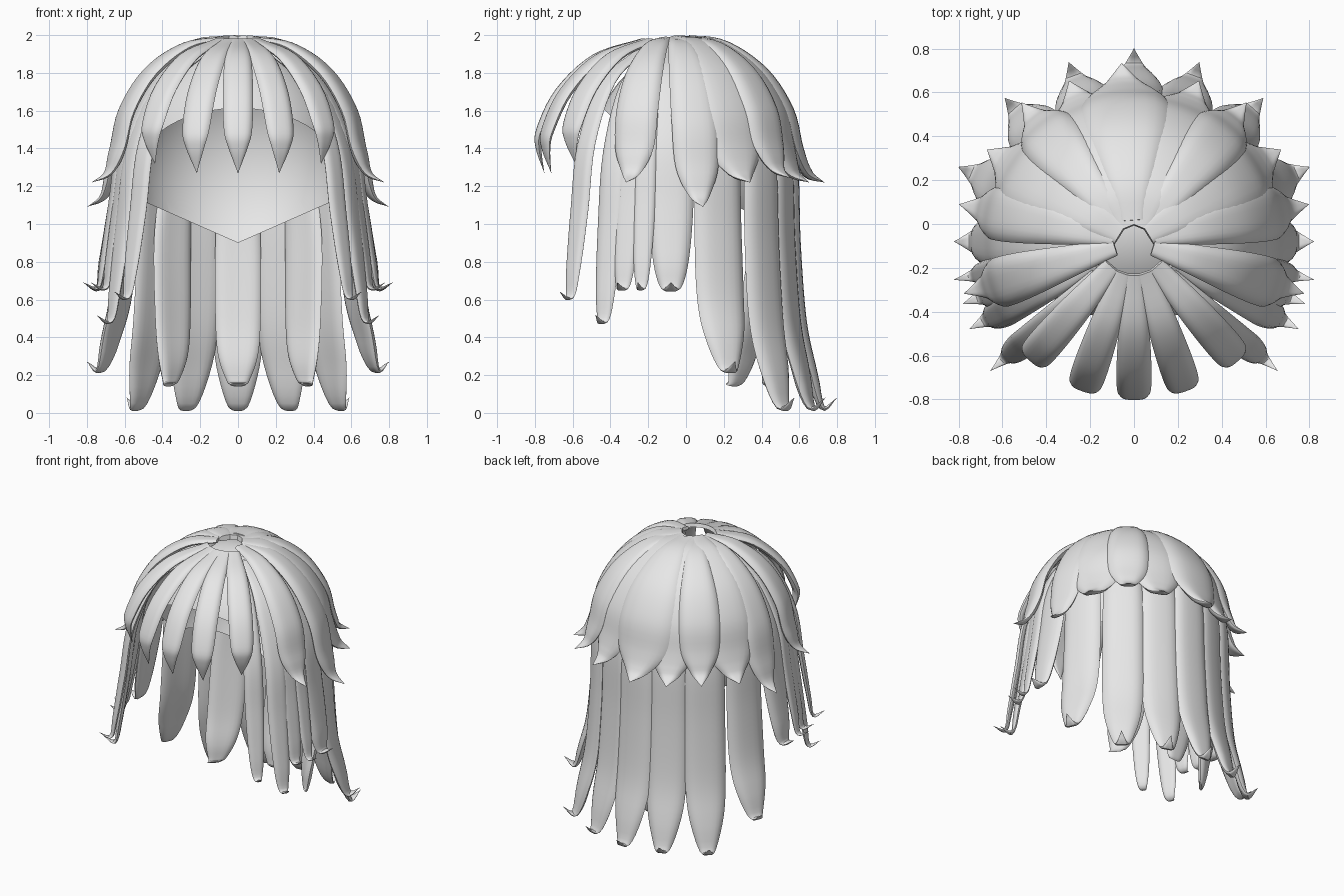
import bpy, bmesh
from math import sin, cos, pi, radians
from mathutils import Vector

cube = bpy.data.objects.get("Cube")
if cube:
    bpy.data.objects.remove(cube, do_unlink=True)

CROWN = Vector((0, -0.08, 0))
HEAD_R = 0.7

grey = bpy.data.materials.new("hair_grey")
grey.use_nodes = True
colour = (0.8, 0.8, 0.8, 1)
grey.diffuse_color = colour
grey.node_tree.nodes["Principled BSDF"].inputs["Base Color"].default_value = colour


def finish(name, bm, angle=40):
    mesh = bpy.data.meshes.new(name)
    bm.to_mesh(mesh)
    bm.free()
    mesh.materials.append(grey)
    obj = bpy.data.objects.new(name, mesh)
    bpy.context.collection.objects.link(obj)
    bpy.ops.object.select_all(action="DESELECT")
    obj.select_set(True)
    bpy.context.view_layer.objects.active = obj
    bpy.ops.object.shade_smooth_by_angle(angle=radians(angle))
    return obj


def smooth_path(points, steps=5):
    """Catmull-Rom through (radius, height, half width) points."""
    p = [Vector(q) for q in points]
    p = [2 * p[0] - p[1]] + p + [2 * p[-1] - p[-2]]
    out = []
    for a, b, c, d in zip(p, p[1:], p[2:], p[3:]):
        for i in range(steps):
            t = i / steps
            out.append(0.5 * (2 * b + (c - a) * t + (2 * a - 5 * b + 4 * c - d) * t ** 2
                              + (3 * b - a - 3 * c + d) * t ** 3))
    return out + [p[-2]]


def strand(name, azimuth, points, width=1.0, stretch=1.0, lift=0.0, sway=0.0, thick=0.055):
    """Sweep a rounded lock section down a path; azimuth runs from the front to the left
    and drifts by sway degrees from root to tip."""
    top = points[0][1]
    path = smooth_path([(r + lift, top - (top - z) * stretch, w * width) for r, z, w in points])
    last = len(path) - 1
    angles = [radians(azimuth + sway * i / last) for i in range(last + 1)]
    spine = [CROWN + Vector((sin(a) * q.x, -cos(a) * q.x, q.y)) for a, q in zip(angles, path)]
    bm = bmesh.new()
    rings = []
    k = 12
    across = [sin(pi * (j / k - 0.5)) for j in range(k + 1)]
    sections = [(s, 0.5) for s in across] + [(s, -0.5) for s in across[-2:0:-1]]
    for i, (pos, q, a) in enumerate(zip(spine, path, angles)):
        side = Vector((cos(a), sin(a), 0))
        tangent = spine[min(i + 1, last)] - spine[max(i - 1, 0)]
        normal = tangent.cross(side).normalized()
        w = max(q.z, 0.001)
        th = min(thick, w * 0.6)
        ring = []
        for s, face in sections:
            n = th * face * (1 - abs(s) ** 5) - (w * s) ** 2 / (2 * HEAD_R)
            ring.append(bm.verts.new(pos + side * w * s + normal * n))
        rings.append(ring)
    for r0, r1 in zip(rings, rings[1:]):
        for j in range(len(r0)):
            m = (j + 1) % len(r0)
            bm.faces.new((r0[j], r0[m], r1[m], r1[j]))
    bm.faces.new(rings[0])
    bm.faces.new(rings[-1])
    bmesh.ops.recalc_face_normals(bm, faces=bm.faces)
    return finish(name, bm)


def pair(name, azimuth, *args, sway=0.0, **kw):
    strand("left_" + name, azimuth, *args, sway=sway, **kw)
    strand("right_" + name, -azimuth, *args, sway=-sway, **kw)


# Path shapes: radius from crown, height, half width
BANG = [(.15, 1.97, .045), (.4, 1.88, .07), (.59, 1.7, .08), (.69, 1.5, .075), (.7, 1.4, .05), (.67, 1.27, 0)]
PETAL = [(.08, 1.98, .06), (.28, 1.94, .11), (.48, 1.8, .16), (.61, 1.6, .18),
         (.66, 1.4, .165), (.71, 1.27, .08), (.8, 1.22, 0)]
LOCK = [(.2, 1.92, .04), (.46, 1.76, .06), (.63, 1.45, .07), (.69, 1.1, .07),
        (.74, .8, .055), (.77, .66, .03), (.85, .69, 0)]
LONG = [(.625, 1.5, .11), (.65, 1.25, .13), (.66, .9, .135), (.69, .5, .135),
        (.74, .25, .115), (.8, .03, .05), (.88, .08, 0)]
INNER = [(.63, 1.2, .1), (.61, .9, .12), (.56, .5, .12), (.52, .3, .105), (.5, .17, .06), (.49, .15, .04)]

# Fringe over the face
strand("front_bang", 0, BANG)
pair("inner_bang", 19, BANG)
pair("outer_bang", 41, BANG, stretch=.93)

# Thin locks beside the face
pair("face_lock", 47, LOCK, width=.9, stretch=1.04, lift=.03, sway=1)
pair("cheek_lock", 62, LOCK, width=1.05, stretch=1.14)
pair("temple_lock", 70, LOCK, width=1.1, lift=-.02)
pair("ear_lock", 78, LOCK, width=.85, lift=-.01)
pair("side_lock", 90, LOCK, width=1.7, lift=-.03)

# Overlapping upper petals around the crown, alternately raised and tucked
pair("temple_petal", 73, PETAL, width=.64, lift=.01)
pair("side_petal", 102, PETAL, width=.7, stretch=1.17, lift=.015)
pair("rear_side_petal", 122, PETAL, width=1, lift=-.01)
pair("rear_corner_petal", 141, PETAL, width=.75, stretch=.97, lift=.015)
pair("rear_petal", 158, PETAL, width=.95, lift=-.01)
strand("back_petal", 184, PETAL, width=1.1, lift=.015)

# Long back hair
pair("long_side", 113, LONG, stretch=.865, lift=-.01)
pair("long_outer", 138, LONG)
pair("long_middle", 160, LONG, lift=-.01)
strand("long_back", 180, LONG)

# Inner hanging layer
strand("inner_back", 180, INNER)
pair("inner_side", 148, INNER, sway=-17)

# Scalp shell: ellipsoid cut by a slanted face opening and a V neckline
bm = bmesh.new()
bmesh.ops.create_uvsphere(bm, u_segments=40, v_segments=24, radius=1)
for v in bm.verts:
    v.co = Vector((v.co.x * .56, v.co.y * .51, v.co.z * .63 + 1.3))
cuts = [((0, -.46, 1.63), (0, .43, .46)), ((0, 0, .9), (.44, 0, 1)), ((0, 0, .9), (-.44, 0, 1))]
for co, no in cuts:
    bmesh.ops.bisect_plane(bm, geom=bm.verts[:] + bm.edges[:] + bm.faces[:],
                           plane_co=co, plane_no=no, clear_inner=True)
finish("scalp", bm)
